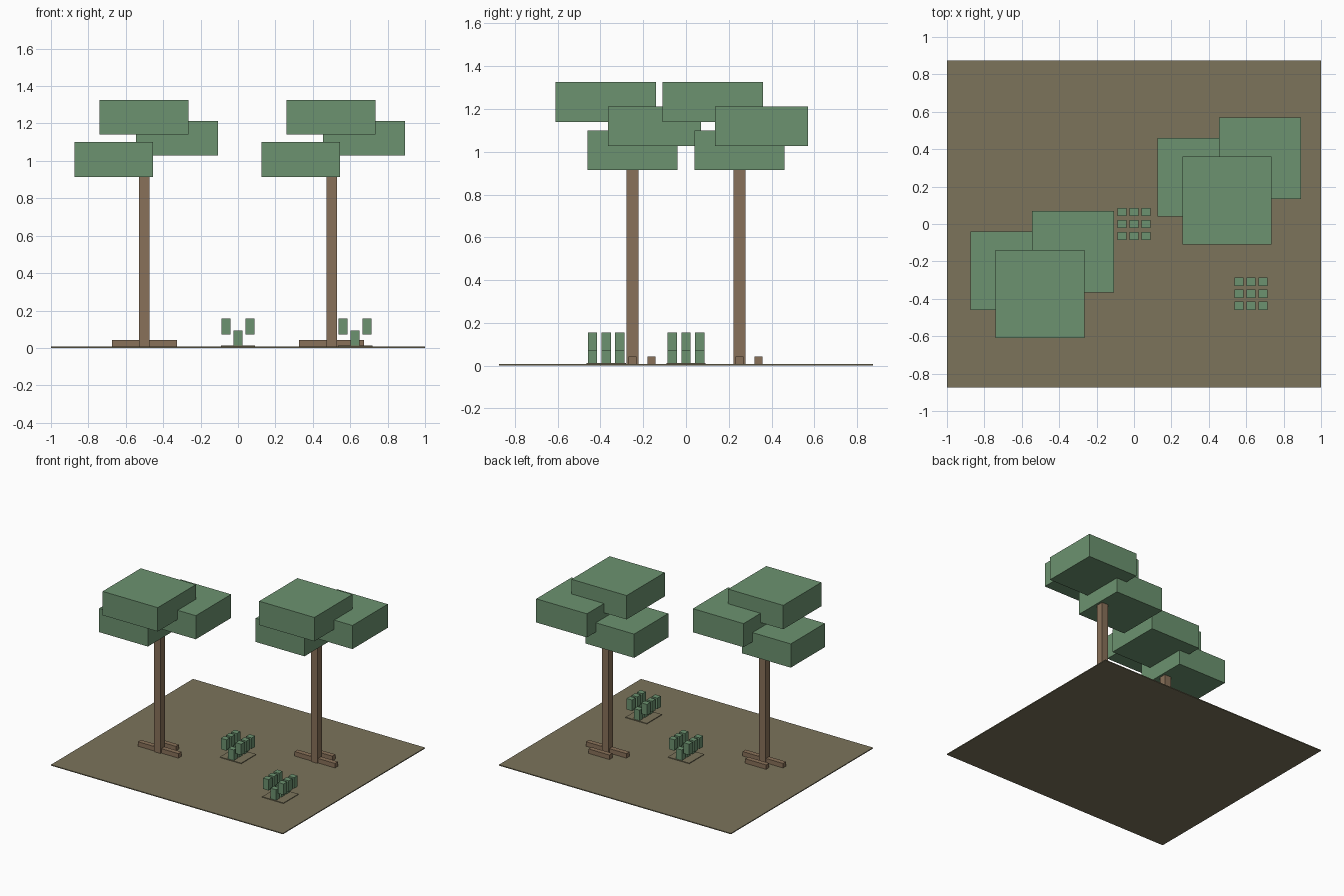
import bpy, bmesh
from mathutils import Matrix, Vector

if "Cube" in bpy.data.objects:
    bpy.data.objects.remove(bpy.data.objects["Cube"])


def material(name, rgb):
    m = bpy.data.materials.new(name)
    m.diffuse_color = (*rgb, 1)
    m.use_nodes = True
    m.node_tree.nodes["Principled BSDF"].inputs["Base Color"].default_value = m.diffuse_color
    return m


GREEN = material("leaf_green", (0.15, 0.29, 0.16))
BARK = material("bark_brown", (0.25, 0.165, 0.10))
SOIL = material("soil_brown", (0.20, 0.175, 0.105))


def boxes(name, spans, mat, origin=(0, 0)):
    """One object made of boxes given as (x0, x1, y0, y1, z0, z1)."""
    bm = bmesh.new()
    for x0, x1, y0, y1, z0, z1 in spans:
        centre = Vector(((x0 + x1) / 2, (y0 + y1) / 2, (z0 + z1) / 2))
        size = Matrix.Diagonal((x1 - x0, y1 - y0, z1 - z0, 1))
        bmesh.ops.create_cube(bm, size=1, matrix=Matrix.Translation(centre) @ size)
    me = bpy.data.meshes.new(name)
    bm.to_mesh(me)
    bm.free()
    me.materials.append(mat)
    ob = bpy.data.objects.new(name, me)
    ob.location = (*origin, 0)
    bpy.context.collection.objects.link(ob)
    return ob


def tree(side, origin):
    # Square trunk, running up into the crown
    boxes(side + "_trunk", [(-.028, .028, -.028, .028, 0.004, 1.0)], BARK, origin)
    # Long root bar through the trunk, short one behind it
    boxes(side + "_roots", [(-.174, .174, -.019, .019, 0.004, .042),
                            (-.09, .09, .07, .107, 0.004, .042)], BARK, origin)
    # Three overlapping leaf slabs
    slabs = {"low": (-.375, .045, -.21, .21, .915, 1.10),
             "middle": (-.045, .392, -.115, .32, 1.028, 1.212),
             "top": (-.24, .235, -.36, .11, 1.14, 1.326)}
    for level, span in slabs.items():
        boxes(f"{side}_{level}_leaves", [span], GREEN, origin)


def bush(side, origin):
    # Thin plate under the bush
    boxes(side + "_bush_base", [(-.092, .092, -.092, .092, 0.004, .012)], SOIL, origin)
    # 3 x 3 leaf blocks, the middle column low and the outer columns raised
    step, hx, hy = .064, .024, .022
    leaves = []
    for i in (-1, 0, 1):
        z0, z1 = (.071, .156) if i else (.010, .094)
        for j in (-1, 0, 1):
            leaves.append((i * step - hx, i * step + hx,
                           j * step - hy, j * step + hy, z0, z1))
    boxes(side + "_bush_leaves", leaves, GREEN, origin)


# Ground sheet
boxes("ground", [(-1, 1, -.875, .875, 0, .007)], SOIL)

tree("left", (-.5, -.25))
tree("right", (.5, .25))
bush("centre", (0, 0))
bush("front", (.626, -.373))
